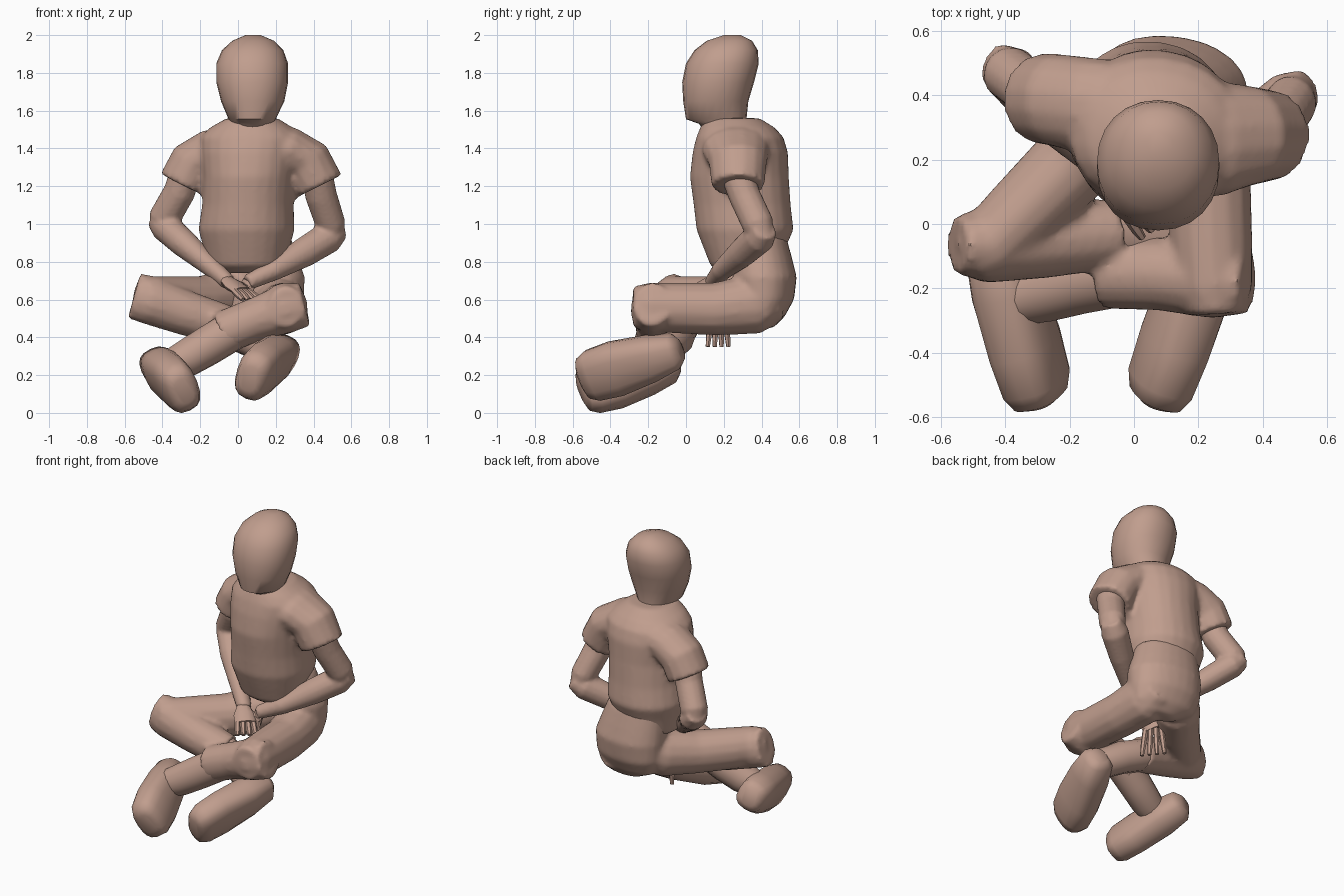
import bpy, bmesh, math
from mathutils import Vector

if "Cube" in bpy.data.objects:
    bpy.data.objects.remove(bpy.data.objects["Cube"])


def finish(ob):
    bpy.ops.object.select_all(action='DESELECT')
    ob.select_set(True)
    bpy.context.view_layer.objects.active = ob
    bpy.ops.object.shade_smooth_by_angle(angle=math.radians(50))


def loft(name, stations, ref=(0, 0, 1), normal=None, n=14, power=1.0):
    """Skin of rings; station = (centre, radius along ref, radius across)."""
    bm = bmesh.new()
    pts = [Vector(s[0]) for s in stations]
    rings = []
    for i, (_, ra, rb) in enumerate(stations):
        t = Vector(normal) if normal else pts[min(i + 1, len(pts) - 1)] - pts[max(i - 1, 0)]
        t.normalize()
        a = Vector(ref) - t * t.dot(Vector(ref))
        a.normalize()
        b = t.cross(a)
        ring = []
        for k in range(n):
            w = 2 * math.pi * k / n
            c, s = math.cos(w), math.sin(w)
            c = math.copysign(abs(c) ** power, c)
            s = math.copysign(abs(s) ** power, s)
            ring.append(bm.verts.new(pts[i] + a * ra * c + b * rb * s))
        rings.append(ring)
    for r, q in zip(rings, rings[1:]):
        for k in range(n):
            bm.faces.new((r[k], r[(k + 1) % n], q[(k + 1) % n], q[k]))
    bm.faces.new(rings[0])
    bm.faces.new(rings[-1])
    bmesh.ops.recalc_face_normals(bm, faces=bm.faces)
    mesh = bpy.data.meshes.new(name)
    bm.to_mesh(mesh)
    bm.free()
    ob = bpy.data.objects.new(name, mesh)
    bpy.context.collection.objects.link(ob)
    ob.data.materials.append(skin)
    finish(ob)
    return ob


def fuse(name, parts, voxel=.016, smooth=5):
    """Merge overlapping parts into one continuous surface."""
    bpy.ops.object.select_all(action='DESELECT')
    for p in parts:
        p.select_set(True)
    bpy.context.view_layer.objects.active = parts[0]
    bpy.ops.object.join()
    ob = parts[0]
    ob.name = name
    m = ob.modifiers.new("remesh", 'REMESH')
    m.mode, m.voxel_size = 'VOXEL', voxel
    bpy.ops.object.modifier_apply(modifier=m.name)
    m = ob.modifiers.new("relax", 'SMOOTH')
    m.iterations = smooth
    bpy.ops.object.modifier_apply(modifier=m.name)
    finish(ob)


def body(name, rows, ref=(1, 0, 0)):
    """Upright form; row = (z, x min, x max, y min, y max)."""
    st = [(((a + b) / 2, (c + d) / 2, z), (b - a) / 2, (d - c) / 2) for z, a, b, c, d in rows]
    return loft(name, st, ref, (0, 0, 1), 24, 0.94)


def hand(name, wrist, knuckle, tip, across, spread):
    """Flat palm, four fingers and a thumb."""
    w, k, t, ac = Vector(wrist), Vector(knuckle), Vector(tip), Vector(across).normalized()
    loft(name + "_palm", [(w, .04, .03), (w.lerp(k, .5), .065, .03), (k, .065, .022)], ac, n=10)
    for i in range(4):
        f = (i - 1.5) / 1.5
        a = k + ac * f * .048
        b = t + ac * f * spread
        loft(f"{name}_finger_{i + 1}", [(a, .018, .018), (a.lerp(b, .6), .017, .017), (b, .012, .012)], ac, n=6)
    a = w.lerp(k, .4) + ac * .04
    b = a.lerp(t, .35) + ac * .07
    loft(name + "_thumb", [(a, .022, .02), (b, .013, .013)], ac, n=6)


def foot(name, heel, toe, sole):
    """Rounded shoe, the sole facing the given direction."""
    h, t = Vector(heel), Vector(toe)
    shape = [(0, .05, .06), (.06, .09, .095), (.3, .105, .125), (.65, .1, .15),
             (.88, .095, .14), (.97, .075, .115), (1, .045, .07)]
    loft(name, [(h.lerp(t, f), a, b) for f, a, b in shape], sole, n=16, power=.75)


skin = bpy.data.materials.new("clay")
skin.diffuse_color = (0.53, 0.34, 0.27, 1)
skin.use_nodes = True
skin.node_tree.nodes["Principled BSDF"].inputs["Base Color"].default_value = skin.diffuse_color

# Head and neck
body("head", [(1.44, -.02, .18, .12, .33), (1.53, -.03, .185, .07, .32), (1.555, -.05, .20, .0, .32),
              (1.65, -.09, .245, -.015, .33), (1.75, -.115, .265, -.02, .36),
              (1.85, -.115, .265, 0, .385), (1.92, -.085, .24, .045, .38),
              (1.97, -.03, .19, .11, .35), (2.0, .04, .12, .2, .29)])

# Shirt: turned body and two sleeves
torso = body("torso", [(.74, -.10, .2, .19, .42), (.78, -.16, .25, .13, .5), (.88, -.185, .275, .09, .53),
                       (.97, -.21, .30, .055, .57), (1.1, -.19, .295, .04, .555),
                       (1.25, -.185, .305, .02, .545), (1.38, -.2, .33, .035, .54),
                       (1.46, -.2, .34, .055, .515), (1.51, -.15, .29, .075, .47),
                       (1.56, -.06, .21, .10, .39)], (1, -.12, 0))
sleeve_l = loft("left_sleeve", [((.0, .35, 1.41), .15, .12), ((-.15, .37, 1.375), .15, .125),
                                ((-.24, .385, 1.32), .145, .13), ((-.295, .39, 1.21), .14, .13)], (0, 1, 0))
sleeve_r = loft("right_sleeve", [((.13, .27, 1.42), .19, .12), ((.27, .265, 1.39), .18, .125),
                                 ((.365, .275, 1.33), .155, .135), ((.43, .275, 1.2), .14, .135)], (0, 1, 0))
fuse("shirt", [torso, sleeve_l, sleeve_r], smooth=4)

# Arms
upper = loft("left_upper_arm", [((-.27, .38, 1.3), .085, .085), ((-.31, .41, 1.17), .085, .085),
                                ((-.39, .47, 1.03), .085, .085), ((-.41, .49, .95), .055, .055)], (0, 1, 0))
lower = loft("left_forearm", [((-.43, .495, 1.03), .07, .06), ((-.385, .47, .985), .09, .08),
                              ((-.29, .36, .90), .08, .075), ((-.15, .23, .78), .06, .055),
                              ((-.05, .14, .69), .045, .042)], (0, 1, 0))
fuse("left_arm", [upper, lower], .012, 3)
upper = loft("right_upper_arm", [((.41, .26, 1.3), .09, .085), ((.44, .31, 1.15), .085, .085),
                                 ((.49, .38, 1.0), .085, .08), ((.51, .41, .91), .06, .055)], (0, 1, 0))
lower = loft("right_forearm", [((.54, .42, .97), .065, .055), ((.48, .39, .93), .085, .085),
                               ((.35, .30, .85), .075, .08), ((.19, .19, .755), .055, .055),
                               ((.05, .14, .69), .045, .042)], (0, 1, 0))
fuse("right_arm", [upper, lower], .012, 3)

# Hands
hand("left_hand", (-.06, .14, .70), (.02, .05, .645), (.07, -.01, .60), (.8, .6, 0), .055)
hand("right_hand", (.06, .15, .70), (-.01, .17, .53), (-.01, .17, .35), (.6, -.75, 0), .07)

# Trousers: pelvis, thighs and crossed shins
pelvis = body("pelvis", [(.45, .05, .28, .36, .46), (.51, -.08, .33, .32, .52), (.6, -.12, .35, .28, .57),
                         (.72, -.13, .355, .25, .585), (.82, -.13, .32, .25, .56),
                         (.93, -.13, .28, .25, .53)], (1, -.12, 0))
thigh_r = loft("right_thigh", [((.2, .47, .62), .13, .11), ((.21, .36, .575), .16, .14),
                               ((.23, .15, .55), .14, .135), ((.24, -.05, .555), .135, .13),
                               ((.25, -.2, .56), .13, .12), ((.255, -.28, .56), .11, .09)])
thigh_l = loft("left_thigh", [((.0, .44, .64), .12, .1), ((-.06, .34, .61), .15, .14),
                              ((-.2, .18, .59), .135, .13), ((-.36, .02, .595), .13, .12),
                              ((-.46, -.08, .605), .12, .11), ((-.51, -.12, .61), .1, .08)])
shin_r = loft("right_shin", [((.355, -.18, .575), .12, .1), ((.25, -.175, .55), .13, .12),
                             ((.08, -.155, .49), .115, .115), ((-.09, -.155, .42), .115, .11)])
shin_l = loft("left_shin", [((-.55, -.065, .62), .125, .09), ((-.46, -.065, .595), .13, .12),
                            ((-.28, -.05, .53), .12, .12), ((-.06, -.03, .46), .11, .11)])
fuse("trousers", [pelvis, thigh_r, thigh_l, shin_r, shin_l], smooth=4)

# Ankles
loft("right_ankle", [((-.02, -.155, .44), .105, .1), ((-.16, -.18, .355), .105, .1),
                     ((-.27, -.21, .29), .1, .095), ((-.38, -.24, .24), .08, .08)])
loft("left_ankle", [((-.1, -.03, .47), .1, .1), ((.06, -.05, .4), .1, .095),
                    ((.19, -.12, .33), .09, .09)])

# Feet, soles turned outward and down
foot("left_foot", (.25, -.03, .335), (.06, -.555, .18), (.85, -.2, -.35))
foot("right_foot", (-.44, -.05, .265), (-.285, -.555, .115), (-.85, -.15, -.4))
